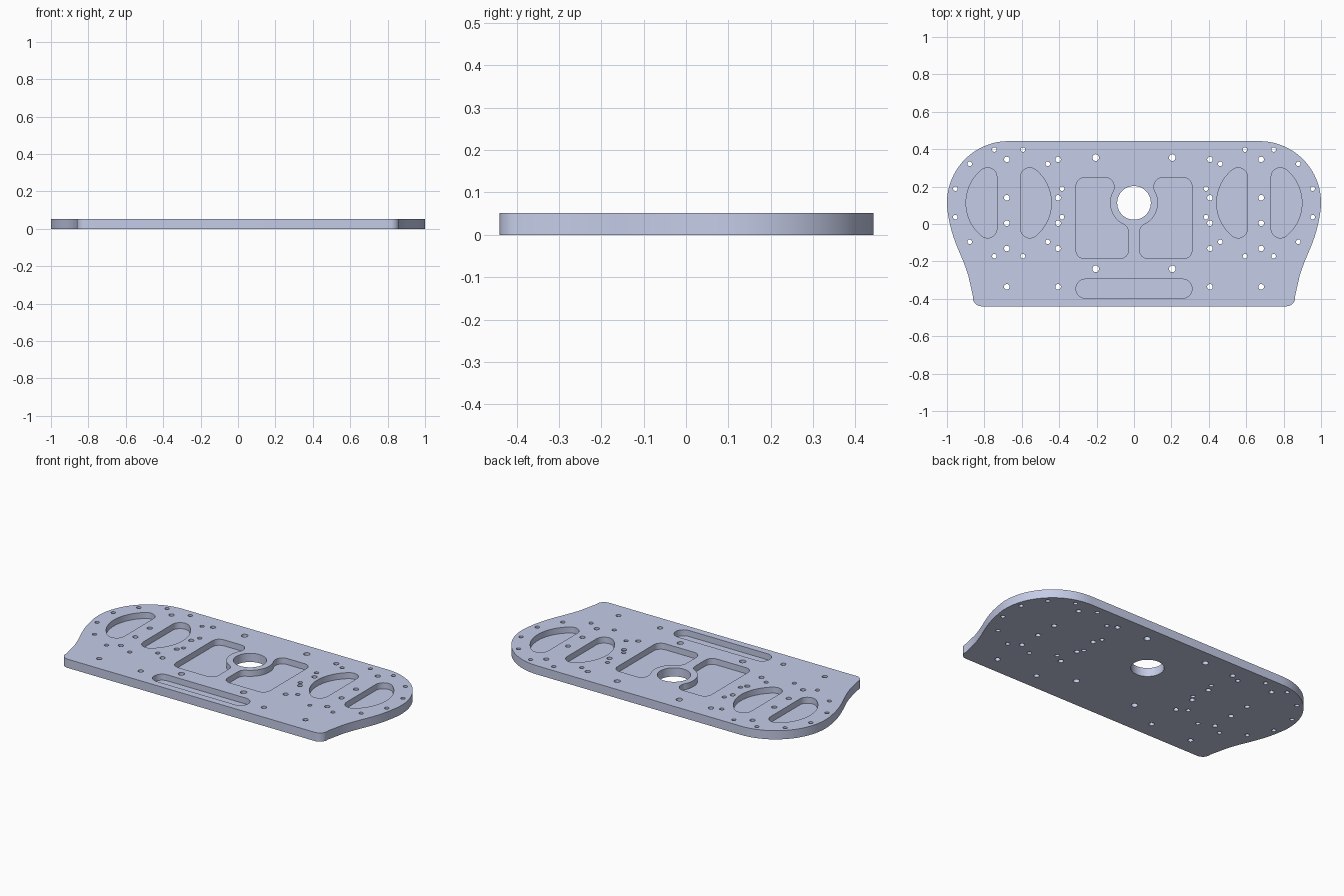
import bpy, bmesh
from math import cos, sin, radians, atan2, sqrt, degrees
from mathutils import Vector, geometry

THICK, FLOOR = 0.052, 0.016
HUB = (0.67, 0.113)      # centre of each rounded end
BORE = (0, 0.113)        # centre of the large hole

if "Cube" in bpy.data.objects:
    bpy.data.objects.remove(bpy.data.objects["Cube"])


def arc(c, r, a0, a1, n=10):
    angles = [radians(a0 + (a1 - a0) * i / n) for i in range(n + 1)]
    return [(c[0] + r * cos(a), c[1] + r * sin(a)) for a in angles]


def circle(c, r, n=24):
    return arc(c, r, 0, 360, n)[:-1]


def rounded_box(x0, x1, y0, y1, r):
    return (arc((x1 - r, y1 - r), r, 90, 0) + arc((x1 - r, y0 + r), r, 0, -90)
            + arc((x0 + r, y0 + r), r, 270, 180) + arc((x0 + r, y1 - r), r, 180, 90))


def flip(points, axis=0):
    return [(2 * axis - x, y) for x, y in points]


def add_prism(bm, points, z0, z1):
    low = [bm.verts.new((x, y, z0)) for x, y in points]
    face = bm.faces.new(low)
    top = bmesh.ops.extrude_face_region(bm, geom=[face])["geom"]
    bmesh.ops.translate(bm, vec=(0, 0, z1 - z0),
                        verts=[v for v in top if isinstance(v, bmesh.types.BMVert)])


def make_object(name, prisms):
    bm = bmesh.new()
    for points, z0, z1 in prisms:
        add_prism(bm, points, z0, z1)
    bmesh.ops.remove_doubles(bm, verts=bm.verts, dist=1e-5)
    bmesh.ops.recalc_face_normals(bm, faces=bm.faces)
    mesh = bpy.data.meshes.new(name)
    bm.to_mesh(mesh)
    bm.free()
    obj = bpy.data.objects.new(name, mesh)
    bpy.context.collection.objects.link(obj)
    return obj


# Outline: round end, flowing waist, rounded lower corner
waist = geometry.interpolate_bezier(
    Vector((0.993, 0.045, 0)), Vector((0.97, -0.1, 0)),
    Vector((0.92, -0.16, 0)), Vector((0.885, -0.28, 0)), 20)
half = arc(HUB, 0.33, 90, -10, 40)
half += [(p.x, p.y) for p in waist[1:]]
half += arc((0.815, -0.393), 0.047, 10, -90)
outline = half + flip(half)[::-1]

# Curved pockets, concentric with the round end, filleted on the flat side
R, FLAT, FIL = 0.228, 0.063, 0.05
dx = FLAT + FIL
dy = sqrt((R - FIL) ** 2 - dx ** 2)
turn = degrees(atan2(dy, dx))
crescent = (arc(HUB, R, -turn, turn, 32)
            + arc((HUB[0] + dx, HUB[1] + dy), FIL, turn, 180)[1:]
            + arc((HUB[0] + dx, HUB[1] - dy), FIL, 180, 360 - turn)[:-1])

# Large pocket wrapping around the bore
COLLAR, F = 0.128, 0.045
upper_x, lower_x = 0.107 + F, 0.03 + F
up = sqrt((COLLAR + F) ** 2 - upper_x ** 2)
down = sqrt((COLLAR + F) ** 2 - lower_x ** 2)
up_a, down_a = degrees(atan2(up, upper_x)), degrees(atan2(-down, lower_x))
wrap = (arc((upper_x, 0.247 - F), F, 90, 180)
        + arc((upper_x, BORE[1] + up), F, 180, 180 + up_a)
        + arc(BORE, COLLAR, up_a, down_a, 24)[1:-1]
        + arc((lower_x, BORE[1] - down), F, 180 + down_a, 180)
        + arc((lower_x, -0.185 + F), F, 180, 270)
        + arc((0.31 - F, -0.185 + F), F, -90, 0)
        + arc((0.31 - F, 0.247 - F), F, 0, 90))

pockets = [rounded_box(-0.31, 0.31, -0.397, -0.295, 0.0505)]
for shape in (crescent, flip(crescent, HUB[0]), wrap):
    pockets += [shape, flip(shape)]

# Through holes: bolt ring, two columns and the wide pair, on both sides
holes = [circle(p, 0.0125, 16) for p in circle(HUB, 0.295, 12)]
ring = [(HUB[0] + 0.295 * cos(radians(15 + 30 * i)),
         HUB[1] + 0.295 * sin(radians(15 + 30 * i))) for i in range(12)]
holes = [circle(p, 0.0125, 16) for p in ring]
holes += [circle((x, y), 0.015, 16) for x in (0.406, 0.68)
          for y in (0.345, 0.14, 0.004, -0.131, -0.336)]
holes += [circle((0.205, y), 0.018, 20) for y in (0.355, -0.24)]
holes += [flip(h) for h in holes]
holes.append(circle(BORE, 0.09, 48))

plate = make_object("mounting_plate", [(outline, 0, THICK)])
cutter = make_object("cutter", [(p, FLOOR, 0.1) for p in pockets]
                     + [(h, -0.05, 0.1) for h in holes])
cutter.hide_render = True

# Cut the pockets and holes, then keep only the plate
cut = plate.modifiers.new("cut", "BOOLEAN")
cut.operation = "DIFFERENCE"
cut.solver = "EXACT"
cut.object = cutter
bpy.ops.object.select_all(action="DESELECT")
plate.select_set(True)
bpy.context.view_layer.objects.active = plate
bpy.ops.object.modifier_apply(modifier=cut.name)
bpy.data.objects.remove(cutter)

# Pale blue-grey metal
metal = bpy.data.materials.new("pale_blue_grey")
metal.use_nodes = True
colour = (0.59, 0.64, 0.85, 1)
metal.diffuse_color = colour
metal.node_tree.nodes["Principled BSDF"].inputs["Base Color"].default_value = colour
plate.data.materials.clear()
plate.data.materials.append(metal)
bpy.ops.object.shade_smooth_by_angle(angle=radians(30))
